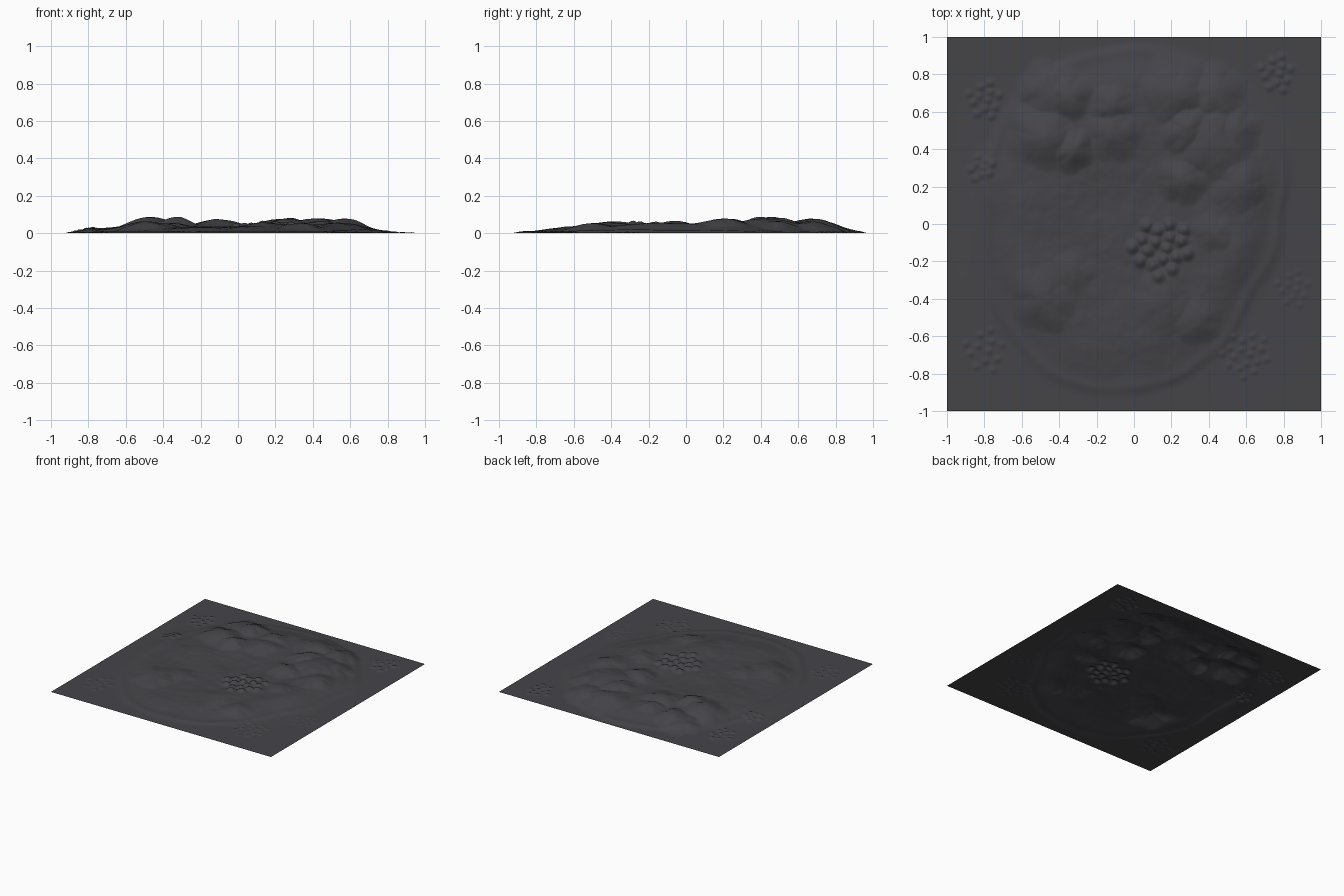
import bpy, bmesh, math
from mathutils import Vector, noise

if "Cube" in bpy.data.objects:
    bpy.data.objects.remove(bpy.data.objects["Cube"])

N = 220  # grid resolution

# Radius of the island foot every 30 degrees, counter-clockwise from +x
FOOT = [0.84, 0.95, 0.98, 0.99, 0.98, 0.92, 0.84, 0.92, 0.97, 0.94, 0.86, 0.78]

# Peaked hills: x, y, radius, height above the plateau
HILLS = [(-.46, .72, .16, .035), (-.36, .70, .13, .048), (-.50, .48, .17, .042),
         (-.34, .40, .13, .042), (-.10, .48, .15, .034), (-.12, .64, .10, .030),
         (.22, .72, .18, .036), (.44, .70, .16, .034), (.42, .43, .20, .036),
         (.28, .50, .13, .040), (.56, .50, .13, .032), (.27, .24, .13, .036),
         (.55, .20, .14, .028), (.42, -.05, .10, .022), (-.48, -.40, .17, .030),
         (.16, -.42, .17, .026), (.34, -.52, .12, .020), (-.32, -.25, .12, .018)]

# Clusters of small mounds: centre x, y, spread, count, mound radius, height
CLUSTERS = [(.15, -.13, .16, 18, .050, .024), (-.80, .66, .10, 12, .032, .010),
            (.76, .80, .10, 12, .032, .010), (-.82, .30, .07, 9, .032, .010),
            (.60, -.70, .13, 18, .026, .007), (-.80, -.68, .12, 12, .028, .007),
            (.85, -.35, .10, 12, .026, .005)]


def smooth(t):
    t = max(0.0, min(1.0, t))
    return t * t * (3 - 2 * t)


def foot_radius(a):
    u = (a / (2 * math.pi) * 12) % 12
    i = int(u) % 12
    k = smooth(u - int(u))
    return FOOT[i] * (1 - k) + FOOT[(i + 1) % 12] * k


# Expand clusters into mounds laid out on a sunflower spiral
MOUNDS = []
for cx, cy, spread, n, rad, h in CLUSTERS:
    for i in range(n):
        a, d = i * 2.4, spread * math.sqrt((i + .5) / n)
        MOUNDS.append((cx + d * math.cos(a), cy + d * math.sin(a), rad, h))


def height(x, y):
    # Gentle warping keeps outlines natural
    w = noise.noise_vector(Vector((x * 3, y * 3, 4.2)))
    px, py = x + .035 * w.x, y + .035 * w.y
    r = math.hypot(px, py)
    t = 1 - r / foot_radius(math.atan2(py, px))
    # Plateau with a slightly sunken middle, higher to the north
    z = (.038 + .010 * py) * smooth(t / .32) - .008 * smooth((t - .4) / .5)
    z += .006 * math.exp(-((t - .07) / .035) ** 2)      # low outer ridge
    # Western outlying rise
    z += .018 * math.exp(-((x + .80) / .08) ** 2 - ((y - .1) / .3) ** 2)
    z += .016 * math.exp(-((x - .55) / .2) ** 2 - ((y + .1) / .35) ** 2)
    # Overlapping ridged hills, joined by maximum to give crisp valleys
    top = 0.0
    for i, (hx, hy, rad, h) in enumerate(HILLS):
        dx, dy = px - hx, py - hy
        d = math.hypot(dx, dy)
        if d < rad * 1.3:
            ridge = 1 + .18 * abs(math.sin(2.5 * math.atan2(dy, dx) + i))
            top = max(top, h * smooth(1 - d / (rad * ridge)) ** .75)
    z += top
    top = 0.0
    for hx, hy, rad, h in MOUNDS:
        d = math.hypot(x - hx, y - hy)
        if d < rad:
            top = max(top, h * smooth(1 - d / rad))
    z += top
    # Fine erosion
    z += .007 * smooth(t / .3) * noise.fractal(Vector((x * 5, y * 5, 1.3)), 1.0, 2.0, 4)
    edge = smooth((1 - max(abs(x), abs(y))) / .06)
    return max(0.0, min(.1, z)) * edge


# Terrain sheet
bm = bmesh.new()
bmesh.ops.create_grid(bm, x_segments=N, y_segments=N, size=1)
for v in bm.verts:
    v.co.z = height(v.co.x, v.co.y)
for f in bm.faces:
    f.smooth = True
mesh = bpy.data.meshes.new("terrain")
bm.to_mesh(mesh)
bm.free()
terrain = bpy.data.objects.new("terrain", mesh)
bpy.context.collection.objects.link(terrain)

# Dark rock colour
rock = bpy.data.materials.new("dark rock")
rock.diffuse_color = (.060, .058, .066, 1)
rock.use_nodes = True
rock.node_tree.nodes["Principled BSDF"].inputs["Base Color"].default_value = rock.diffuse_color
mesh.materials.append(rock)
